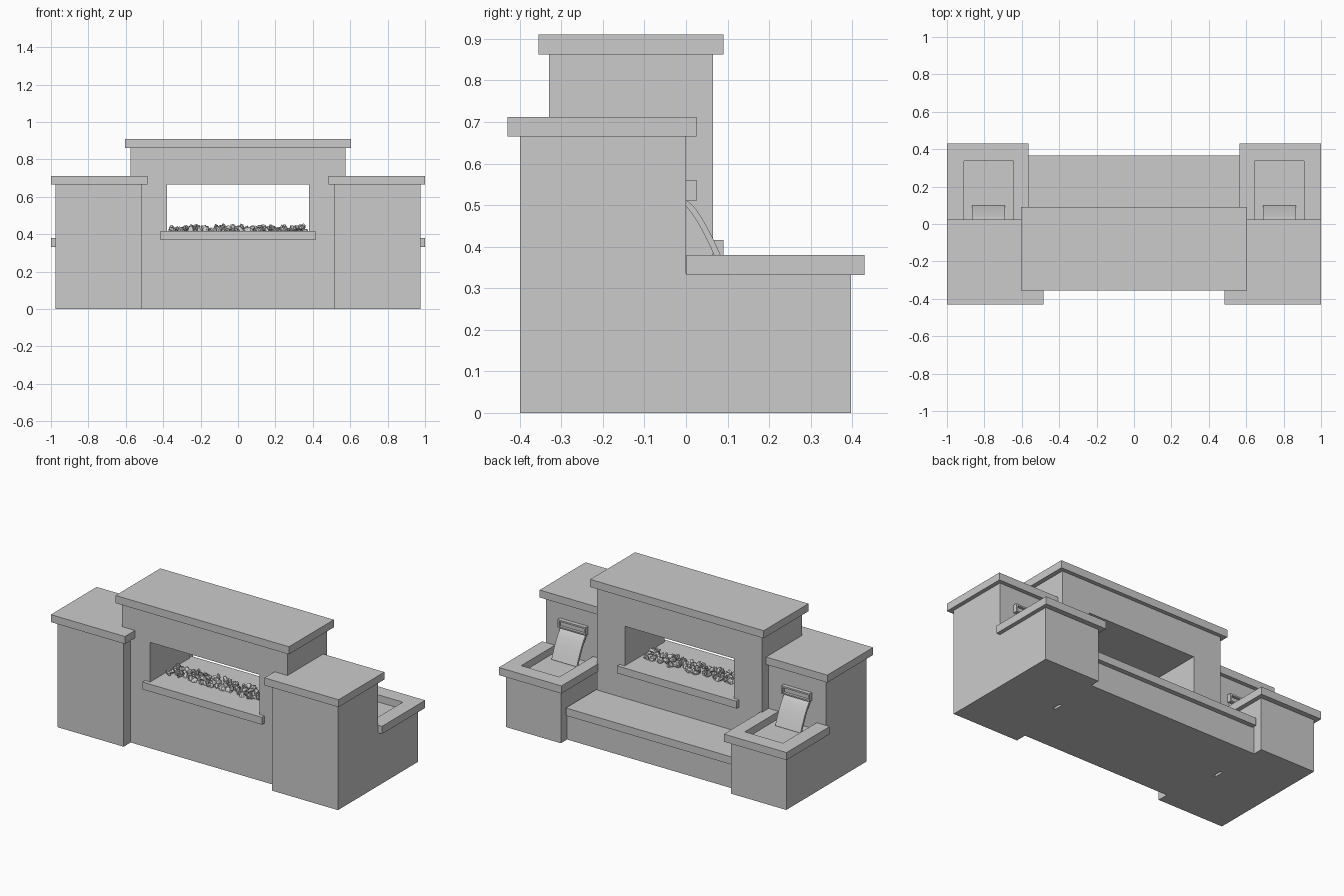
import bpy, bmesh, math, random
from mathutils import Vector, Matrix, Euler

random.seed(7)
if "Cube" in bpy.data.objects:
    bpy.data.objects.remove(bpy.data.objects["Cube"])

# One stone grey for everything
GREY = (0.6, 0.6, 0.6, 1)
stone = bpy.data.materials.new("stone grey")
stone.use_nodes = True
stone.diffuse_color = GREY
stone.node_tree.nodes["Principled BSDF"].inputs["Base Color"].default_value = GREY


def finish(name, bm):
    mesh = bpy.data.meshes.new(name)
    bmesh.ops.recalc_face_normals(bm, faces=bm.faces)
    bm.to_mesh(mesh)
    bm.free()
    mesh.materials.append(stone)
    obj = bpy.data.objects.new(name, mesh)
    bpy.context.collection.objects.link(obj)
    return obj


def box(name, x, y, z):
    """Box between the low and high limits on each axis."""
    bm = bmesh.new()
    bmesh.ops.create_cube(bm, size=1)
    for v in bm.verts:
        v.co = Vector([(lo + hi) / 2 + c * (hi - lo) for c, (lo, hi) in zip(v.co, (x, y, z))])
    return finish(name, bm)


def cut(obj, x, y, z):
    """Cut a box-shaped opening."""
    cutter = box("cutter", x, y, z)
    mod = obj.modifiers.new("opening", "BOOLEAN")
    mod.operation, mod.solver, mod.object = "DIFFERENCE", "EXACT", cutter
    bpy.context.view_layer.objects.active = obj
    bpy.ops.object.modifier_apply(modifier=mod.name)
    bpy.data.objects.remove(cutter)


def extrude_profile(name, points, x0, x1):
    """Extrude a closed (y, z) profile along x."""
    bm = bmesh.new()
    face = bm.faces.new([bm.verts.new((x0, y, z)) for y, z in points])
    new = bmesh.ops.extrude_face_region(bm, geom=[face])["geom"]
    bmesh.ops.translate(bm, vec=(x1 - x0, 0, 0),
                        verts=[g for g in new if isinstance(g, bmesh.types.BMVert)])
    return finish(name, bm)


# Central fireplace with see-through opening
body = box("fireplace_body", (-0.575, 0.575), (-0.33, 0.065), (0, 0.865))
cut(body, (-0.38, 0.38), (-0.5, 0.5), (0.4, 0.665))
box("mantel_cap", (-0.603, 0.603), (-0.355, 0.09), (0.862, 0.91))
box("hearth_slab", (-0.415, 0.415), (-0.355, 0.09), (0.37, 0.416))

# Bench behind the fireplace
box("bench_base", (-0.595, 0.595), (0.06, 0.335), (0, 0.17))
box("bench_seat", (-0.58, 0.58), (0.06, 0.365), (0.165, 0.213))

# Pillars, basins and waterfalls on both sides
for side, s in (("left", 1), ("right", -1)):
    def span(a, b):
        return tuple(sorted((s * a, s * b)))

    box(side + "_pillar", span(0.515, 0.975), (-0.4, 0), (0, 0.667))
    box(side + "_pillar_cap", span(0.485, 1), (-0.43, 0.025), (0.665, 0.712))
    box(side + "_basin_base", span(0.592, 0.975), (-0.002, 0.397), (0, 0.335))
    rim = box(side + "_basin_rim", span(0.565, 1), (0.001, 0.43), (0.332, 0.38))
    cut(rim, span(0.645, 0.91), (-0.1, 0.337), (0.3, 0.5))
    spout = box(side + "_spout", span(0.68, 0.876), (-0.002, 0.025), (0.51, 0.56))
    cut(spout, span(0.69, 0.866), (0.008, 0.1), (0.518, 0.55))

    # Curved sheet of falling water
    steps = 12
    outer = [(0.1 * math.sin(t), 0.34 + 0.175 * math.cos(t) ** 0.9)
             for t in (math.radians(15 + 70 * i / steps) for i in range(steps + 1))]
    outer = [(0.1 * (i / steps) ** 0.8, 0.512 - 0.172 * (i / steps) ** 1.15)
             for i in range(steps + 1)]
    inner = [(y - 0.013, z - 0.006) for y, z in reversed(outer)]
    water = extrude_profile(side + "_water_sheet", outer + inner, *span(0.69, 0.866))
    bpy.ops.object.select_all(action="DESELECT")
    water.select_set(True)
    bpy.context.view_layer.objects.active = water
    bpy.ops.object.shade_smooth_by_angle(angle=math.radians(30))

# Bed of jagged stones along the hearth
bm = bmesh.new()
for i in range(170):
    size = random.uniform(0.012, 0.022)
    lift = random.choice((0, 0, 0, 0.005, 0.015))
    spot = Vector((random.uniform(-0.36, 0.36), random.uniform(-0.19, -0.075), 0.42 + lift))
    turn = Euler([random.uniform(0, math.tau) for _ in range(3)]).to_matrix().to_4x4()
    stretch = Matrix.Diagonal((1.3, 0.8, random.uniform(0.5, 1), 1))
    rock = bmesh.ops.create_icosphere(bm, subdivisions=1, radius=size,
                                      matrix=Matrix.Translation(spot) @ turn @ stretch)
    for v in rock["verts"]:
        v.co = spot + (v.co - spot) * random.uniform(0.7, 1.25)
        v.co.z = max(v.co.z, 0.41)
finish("hearth_stones", bm)
